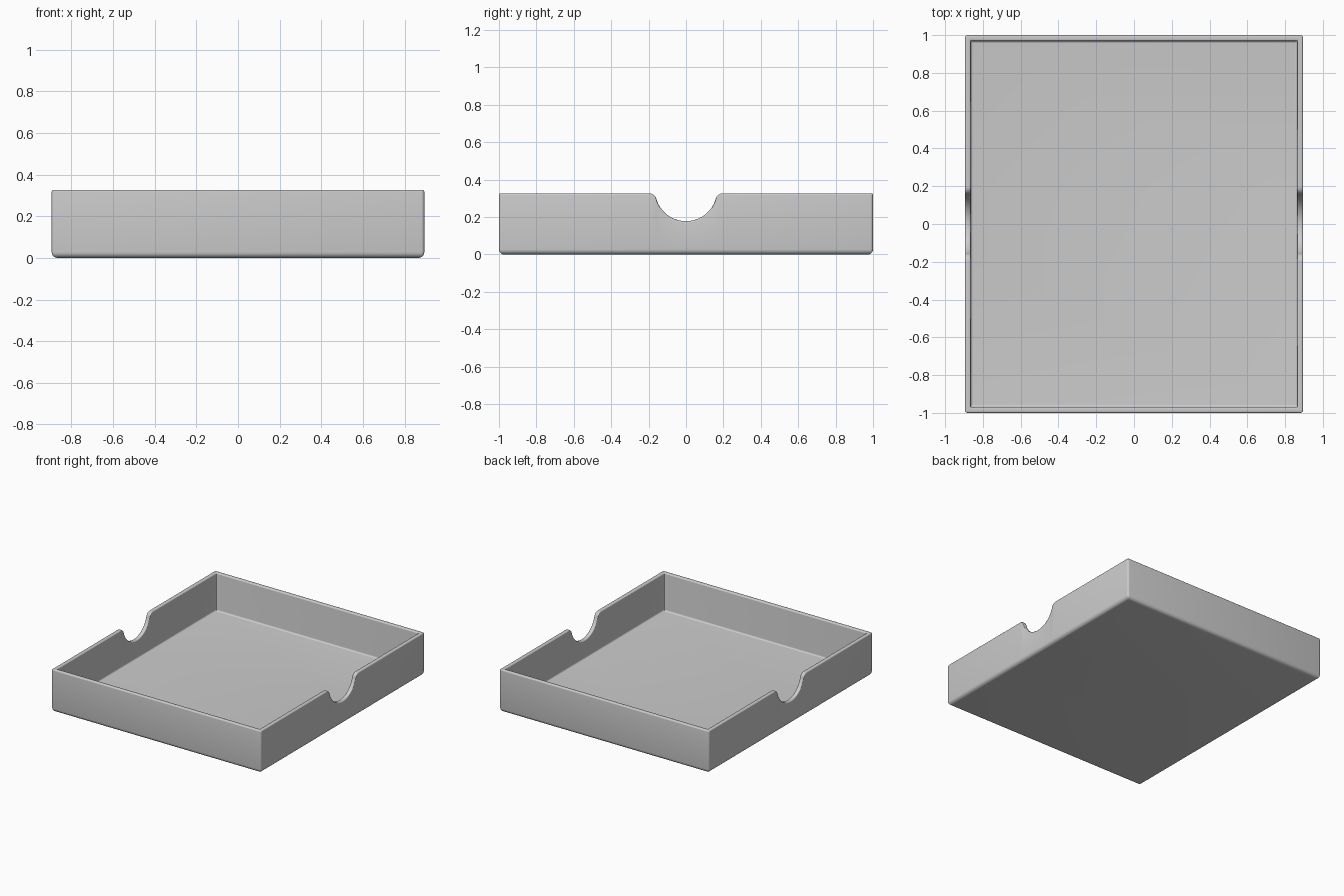
import bpy, bmesh
from math import sin, cos, pi, sqrt

cube = bpy.data.objects.get("Cube")
if cube:
    bpy.data.objects.remove(cube, do_unlink=True)

HX, HY, H = 0.895, 1.0, 0.327      # half width, half depth, height
WALL, FLOOR = 0.031, 0.035
CORNER, BASE, RIM, FILLET = 0.014, 0.028, 0.009, 0.012

# Finger notch: a round scoop blended into the rim by two small arcs
SCOOP, BLEND, SCOOP_Z = 0.165, 0.04, 0.343
BLEND_Z = H - BLEND
BLEND_Y = sqrt((SCOOP + BLEND) ** 2 - (SCOOP_Z - BLEND_Z) ** 2)
MEET_Y = BLEND_Y * SCOOP / (SCOOP + BLEND)


def rim_height(y):
    y = abs(y)
    if y >= BLEND_Y:
        return H
    if y >= MEET_Y:
        return BLEND_Z + sqrt(BLEND ** 2 - (BLEND_Y - y) ** 2)
    return SCOOP_Z - sqrt(SCOOP ** 2 - y ** 2)


# Sample positions across the notch, denser where it is steep
half = [MEET_Y * sin(pi / 2 * i / 12) for i in range(13)]
half += [BLEND_Y - (BLEND_Y - MEET_Y) * cos(pi / 2 * i / 8) for i in range(1, 9)]
notch_ys = [-y for y in reversed(half[1:])] + half


def plan(inset):
    """Rounded rectangle outline with the notch samples on both side walls."""
    r = max(CORNER - inset, 0.003)
    x, y = HX - inset, HY - inset

    def arc(sx, sy, start):
        angles = [start + pi / 8 * i for i in range(5)]
        return [(sx * (x - r) + r * cos(a), sy * (y - r) + r * sin(a)) for a in angles]

    return (arc(1, -1, -pi / 2) + [(x, v) for v in notch_ys] + arc(1, 1, 0)
            + arc(-1, 1, pi / 2) + [(-x, v) for v in reversed(notch_ys)] + arc(-1, -1, pi))


# Wall section as (inset, z, follows the rim), from the base up, over and in
quarter = [pi / 2 * i / 5 for i in range(6)]
section = [(BASE * (1 - sin(a)), BASE * (1 - cos(a)), False) for a in quarter]
section += [(RIM * (1 - cos(a)), RIM * (sin(a) - 1), True) for a in quarter]
section += [(WALL - RIM * (1 - sin(a)), RIM * (cos(a) - 1), True) for a in quarter]
section += [(WALL + FILLET * (1 - cos(a)), FLOOR + FILLET * (1 - sin(a)), False)
            for a in quarter]

# Loft the section around the plan, then close base and floor
bm = bmesh.new()
rings = []
for inset, z, on_rim in section:
    rings.append([bm.verts.new((x, y, z + (rim_height(y) if on_rim else 0)))
                  for x, y in plan(inset)])
count = len(rings[0])
for low, high in zip(rings, rings[1:]):
    for i in range(count):
        j = (i + 1) % count
        bm.faces.new((low[i], low[j], high[j], high[i]))
bm.faces.new(list(reversed(rings[0])))
bm.faces.new(rings[-1])
bmesh.ops.recalc_face_normals(bm, faces=bm.faces[:])

mesh = bpy.data.meshes.new("tray")
bm.to_mesh(mesh)
bm.free()
tray = bpy.data.objects.new("tray", mesh)
bpy.context.collection.objects.link(tray)

# Plain grey material
grey = bpy.data.materials.new("plain grey")
grey.use_nodes = True
colour = (0.6, 0.6, 0.6, 1)
grey.diffuse_color = colour
grey.node_tree.nodes["Principled BSDF"].inputs["Base Color"].default_value = colour
mesh.materials.append(grey)

bpy.ops.object.select_all(action='DESELECT')
tray.select_set(True)
bpy.context.view_layer.objects.active = tray
bpy.ops.object.shade_smooth_by_angle(angle=pi / 6)
